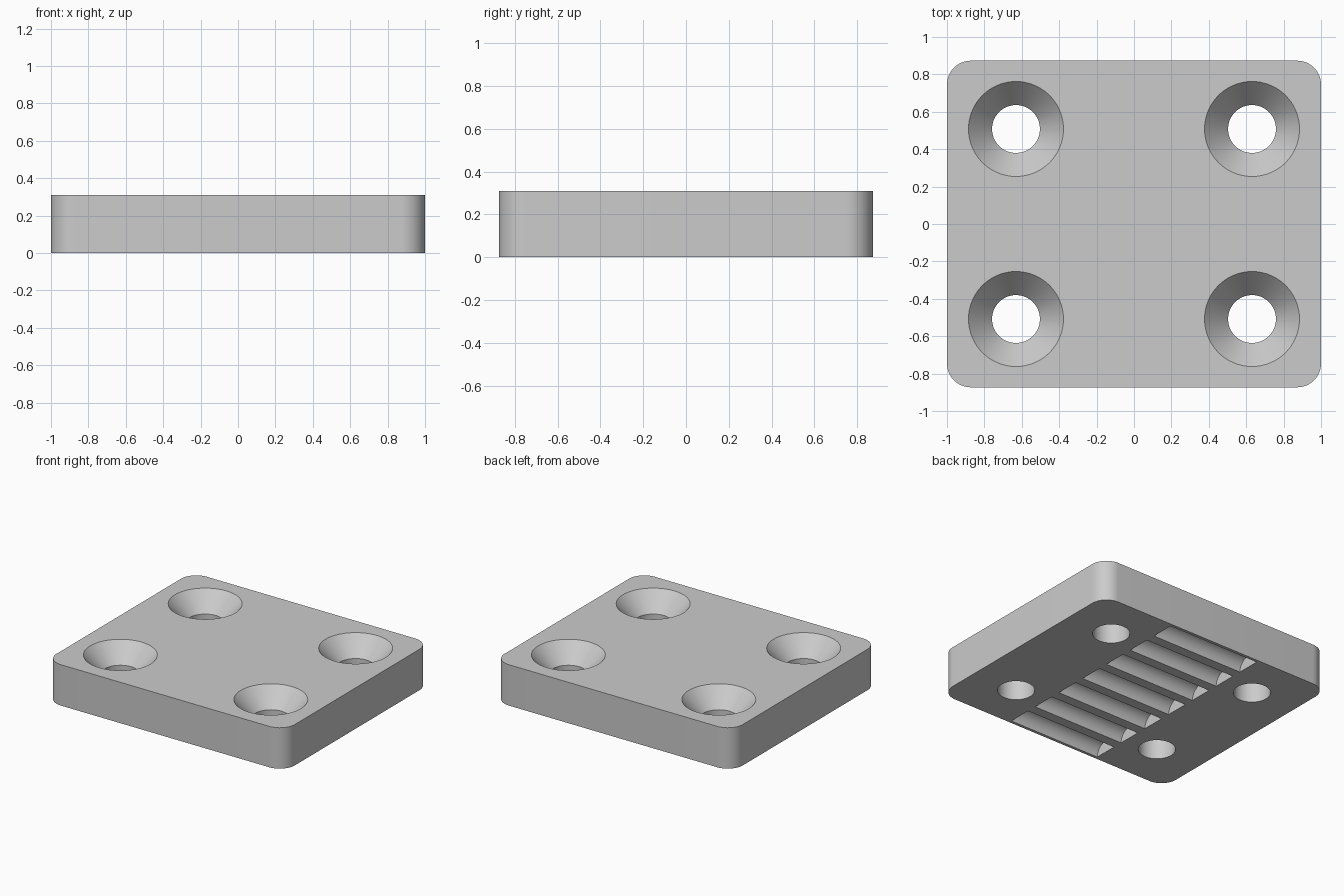
import bpy, bmesh, math
from mathutils import Matrix, Vector

LENGTH, WIDTH, HEIGHT = 2.0, 1.746, 0.31
CORNER = 0.127
HOLE_X, HOLE_Y = 0.631, 0.508
HOLE_R, SINK_R, SINK_DEPTH = 0.128, 0.254, 0.138
GROOVES, PITCH, GROOVE_R, GROOVE_LEN = 7, 0.254, 0.089, 0.77

cube = bpy.data.objects.get("Cube")
if cube:
    bpy.data.objects.remove(cube, do_unlink=True)


def make_material(name, colour):
    mat = bpy.data.materials.new(name)
    mat.use_nodes = True
    mat.diffuse_color = colour
    mat.node_tree.nodes["Principled BSDF"].inputs["Base Color"].default_value = colour
    return mat


def make_object(name, bm):
    bmesh.ops.recalc_face_normals(bm, faces=bm.faces)
    mesh = bpy.data.meshes.new(name)
    bm.to_mesh(mesh)
    bm.free()
    obj = bpy.data.objects.new(name, mesh)
    bpy.context.collection.objects.link(obj)
    return obj


def rounded_plate():
    # Box with its four upright edges rounded
    bm = bmesh.new()
    size = Matrix.Diagonal((LENGTH, WIDTH, HEIGHT, 1))
    bmesh.ops.create_cube(bm, size=1, matrix=Matrix.Translation((0, 0, HEIGHT / 2)) @ size)
    upright = [e for e in bm.edges if abs(e.verts[0].co.z - e.verts[1].co.z) > HEIGHT / 2]
    bmesh.ops.bevel(bm, geom=upright, offset=CORNER, segments=16, profile=0.5, affect='EDGES')
    return make_object("mounting_plate", bm)


def screw_hole_cutter(x, y):
    # Lathed countersunk hole
    bm = bmesh.new()
    profile = [(0, -0.1), (HOLE_R, -0.1), (HOLE_R, HEIGHT - SINK_DEPTH),
               (SINK_R, HEIGHT), (SINK_R, HEIGHT + 0.1), (0, HEIGHT + 0.1)]
    verts = [bm.verts.new((r, 0, z)) for r, z in profile]
    edges = [bm.edges.new(pair) for pair in zip(verts, verts[1:])]
    bmesh.ops.spin(bm, geom=verts + edges, axis=(0, 0, 1), cent=(0, 0, 0),
                   angle=math.tau, steps=64)
    bmesh.ops.remove_doubles(bm, verts=bm.verts, dist=0.0001)
    bmesh.ops.translate(bm, verts=bm.verts, vec=Vector((x, y, 0)))
    return make_object("screw_hole_cutter", bm)


def groove_cutter(y):
    # Cylinder lying along x, half sunk into the underside
    bm = bmesh.new()
    place = Matrix.Translation((0, y, 0)) @ Matrix.Rotation(math.pi / 2, 4, 'Y')
    bmesh.ops.create_cone(bm, cap_ends=True, segments=48, radius1=GROOVE_R,
                          radius2=GROOVE_R, depth=GROOVE_LEN, matrix=place)
    return make_object("groove_cutter", bm)


plate = rounded_plate()
cutters = [screw_hole_cutter(sx * HOLE_X, sy * HOLE_Y) for sx in (-1, 1) for sy in (-1, 1)]
cutters += [groove_cutter((i - GROOVES // 2) * PITCH) for i in range(GROOVES)]

# Cut holes and grooves, then drop the cutters
bpy.ops.object.select_all(action='DESELECT')
bpy.context.view_layer.objects.active = plate
plate.select_set(True)
for cutter in cutters:
    cut = plate.modifiers.new("cut", 'BOOLEAN')
    cut.operation = 'DIFFERENCE'
    cut.solver = 'EXACT'
    cut.object = cutter
    bpy.ops.object.modifier_apply(modifier=cut.name)
    bpy.data.objects.remove(cutter, do_unlink=True)

# One grey finish, smooth curves with crisp rims
plate.data.materials.clear()
plate.data.materials.append(make_material("light_grey", (0.6, 0.6, 0.6, 1)))
bpy.ops.object.shade_smooth_by_angle(angle=math.radians(30))
